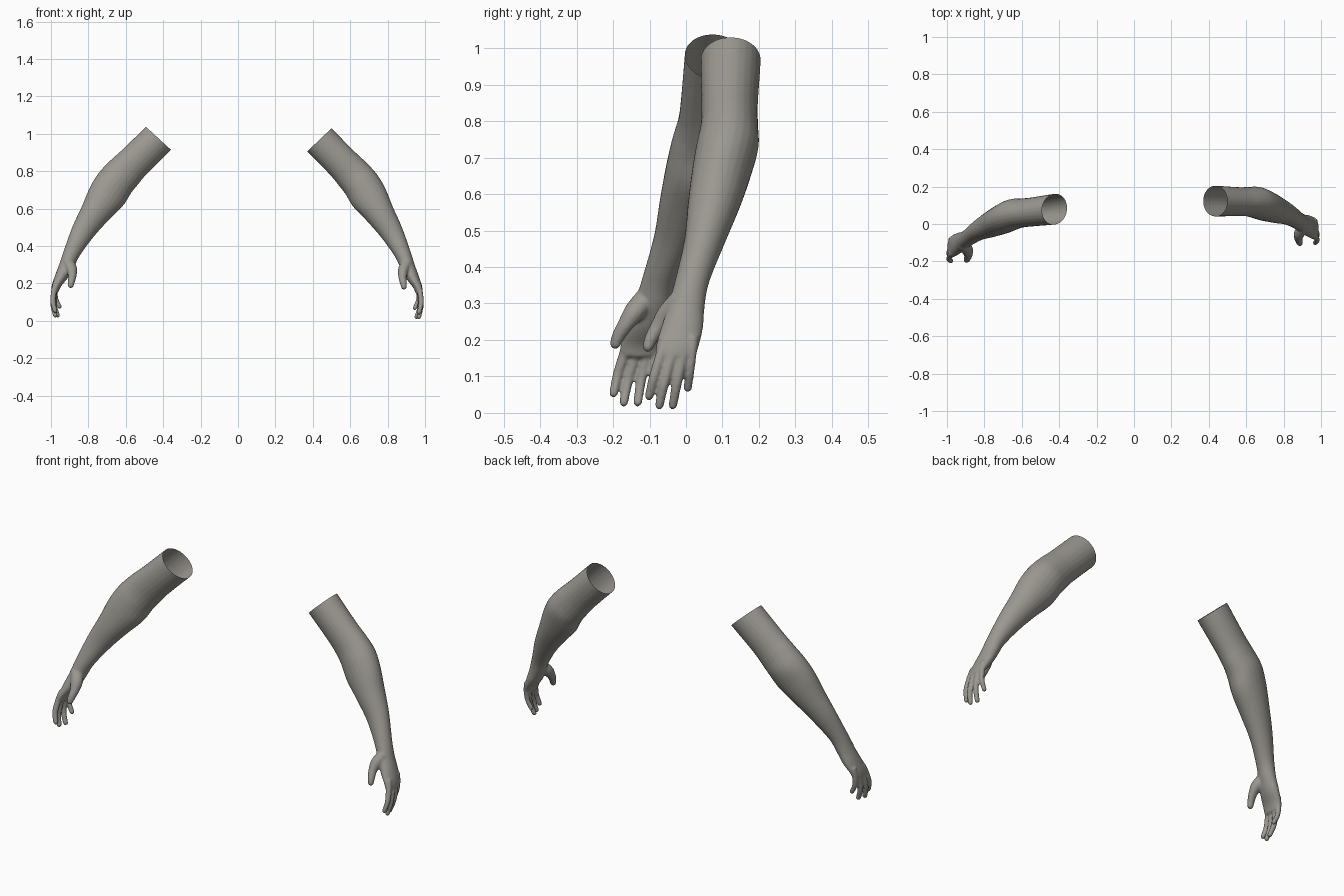
import bpy, bmesh, math
from mathutils import Vector, Matrix

if "Cube" in bpy.data.objects:
    bpy.data.objects.remove(bpy.data.objects["Cube"])

skin = bpy.data.materials.new("grey_skin")
skin.diffuse_color = (0.33, 0.315, 0.285, 1)
skin.use_nodes = True
skin.node_tree.nodes["Principled BSDF"].inputs["Base Color"].default_value = skin.diffuse_color

# Arm cross-sections: outer x, outer z, inner x, inner z, front y, back y
SECTIONS = [
    (.43, 1.10, .30, .976, .040, .205),
    (.50, 1.03, .37, .906, .040, .205),
    (.623, .906, .49, .783, .042, .197),
    (.685, .848, .54, .722, .040, .198),
    (.742, .785, .575, .677, .028, .199),
    (.787, .710, .616, .610, .016, .180),
    (.828, .610, .688, .535, .005, .150),
    (.877, .500, .768, .443, -.005, .108),
    (.921, .375, .838, .345, -.031, .064),
    (.945, .300, .870, .280, -.050, .051),
    (.965, .245, .900, .225, -.068, .047),
    (.983, .190, .935, .180, -.082, .036),
    (.988, .160, .948, .153, -.084, .026),
]

# Digit paths: x, y, z, radius
DIGITS = [
    [(.905, -.015, .31, .030), (.884, -.050, .272, .029), (.879, -.076, .236, .022),
     (.884, -.096, .203, .018), (.887, -.104, .182, .015)],                              # thumb
    [(.962, -.055, .20, .016), (.973, -.070, .155, .015), (.979, -.089, .095, .0135), (.968, -.101, .046, .012)],
    [(.964, -.030, .20, .016), (.974, -.041, .150, .015), (.979, -.060, .080, .0135), (.967, -.073, .021, .012)],
    [(.962, -.002, .20, .016), (.972, -.011, .150, .015), (.973, -.025, .080, .0135), (.955, -.036, .021, .012)],
    [(.960, .020, .21, .016), (.968, .015, .160, .014), (.964, .010, .110, .0125), (.945, .005, .068, .0115)],
]


def spline(rows, steps):
    """Smooth curve through rows of numbers."""
    out = []
    for i in range(len(rows) - 1):
        a, b = rows[max(i - 1, 0)], rows[i]
        c, d = rows[i + 1], rows[min(i + 2, len(rows) - 1)]
        for s in range(steps):
            t = s / steps
            out.append([.5 * (2 * q + (r - p) * t + (2 * p - 5 * q + 4 * r - u) * t * t
                              + (3 * q - p - 3 * r + u) * t ** 3)
                        for p, q, r, u in zip(a, b, c, d)])
    return out + [list(rows[-1])]


def loft(bm, rings):
    """Closed tube through rings given as (centre, half axis, half axis)."""
    n = 24
    loops = [[bm.verts.new(c + u * math.cos(k * math.tau / n) + v * math.sin(k * math.tau / n))
              for k in range(n)] for c, u, v in rings]
    for a, b in zip(loops, loops[1:]):
        for k in range(n):
            bm.faces.new((a[k], a[(k + 1) % n], b[(k + 1) % n], b[k]))
    bm.faces.new(loops[0][::-1])
    bm.faces.new(loops[-1])


def arm_rings():
    rings = []
    for ox, oz, ix, iz, yf, yb in spline(SECTIONS, 5):
        rings.append((Vector(((ox + ix) / 2, (yf + yb) / 2, (oz + iz) / 2)),
                      Vector(((ox - ix) / 2, 0, (oz - iz) / 2)), Vector((0, (yb - yf) / 2, 0))))
    # Rounded end of the palm
    c, u, v = rings[-1]
    for a in (.4, .8, 1.2):
        rings.append((c + Vector((0, 0, -.014 * math.sin(a))), u * math.cos(a), v * math.cos(a)))
    return rings


def digit_rings(path):
    pts = spline(path, 5)
    rings = []
    for i, p in enumerate(pts):
        d = Vector(pts[min(i + 1, len(pts) - 1)][:3]) - Vector(pts[max(i - 1, 0)][:3])
        d.normalize()
        u = d.cross(Vector((0, 1, 0))).normalized()
        rings.append((Vector(p[:3]), u * p[3], d.cross(u) * p[3]))
    # Rounded fingertip
    c, u, v = rings[-1]
    r = u.length
    for a in (.35, .7, 1.05, 1.4):
        rings.append((c + d * r * math.sin(a), u * math.cos(a), v * math.cos(a)))
    return rings


# Right arm: arm, palm and digits fused into one skin
bm = bmesh.new()
loft(bm, arm_rings())
for path in DIGITS:
    loft(bm, digit_rings(path))
bmesh.ops.recalc_face_normals(bm, faces=bm.faces)
mesh = bpy.data.meshes.new("right_arm")
bm.to_mesh(mesh)
bm.free()
right = bpy.data.objects.new("right_arm", mesh)
bpy.context.collection.objects.link(right)
bpy.context.view_layer.objects.active = right
right.select_set(True)
remesh = right.modifiers.new("fuse", 'REMESH')
remesh.mode = 'VOXEL'
remesh.voxel_size = .005
smooth = right.modifiers.new("soften", 'SMOOTH')
smooth.factor = .5
smooth.iterations = 5
for name in ("fuse", "soften"):
    bpy.ops.object.modifier_apply(modifier=name)

# Cut the upper arm open
bm = bmesh.new()
bm.from_mesh(right.data)
bmesh.ops.bisect_plane(bm, geom=bm.verts[:] + bm.edges[:] + bm.faces[:],
                       plane_co=(.435, .12, .968), plane_no=(-.124, 0, .13), clear_outer=True)
bm.to_mesh(right.data)
bm.free()
right.data.materials.clear()
right.data.materials.append(skin)
right.data.shade_smooth()

# Left arm: mirrored and turned slightly forward
left = bpy.data.objects.new("left_arm", right.data.copy())
bpy.context.collection.objects.link(left)
left.data.transform(Matrix(((-1.037, 0, 0, .026), (-.102, 1, 0, .001), (0, 0, 1, .008), (0, 0, 0, 1))))
left.data.flip_normals()
